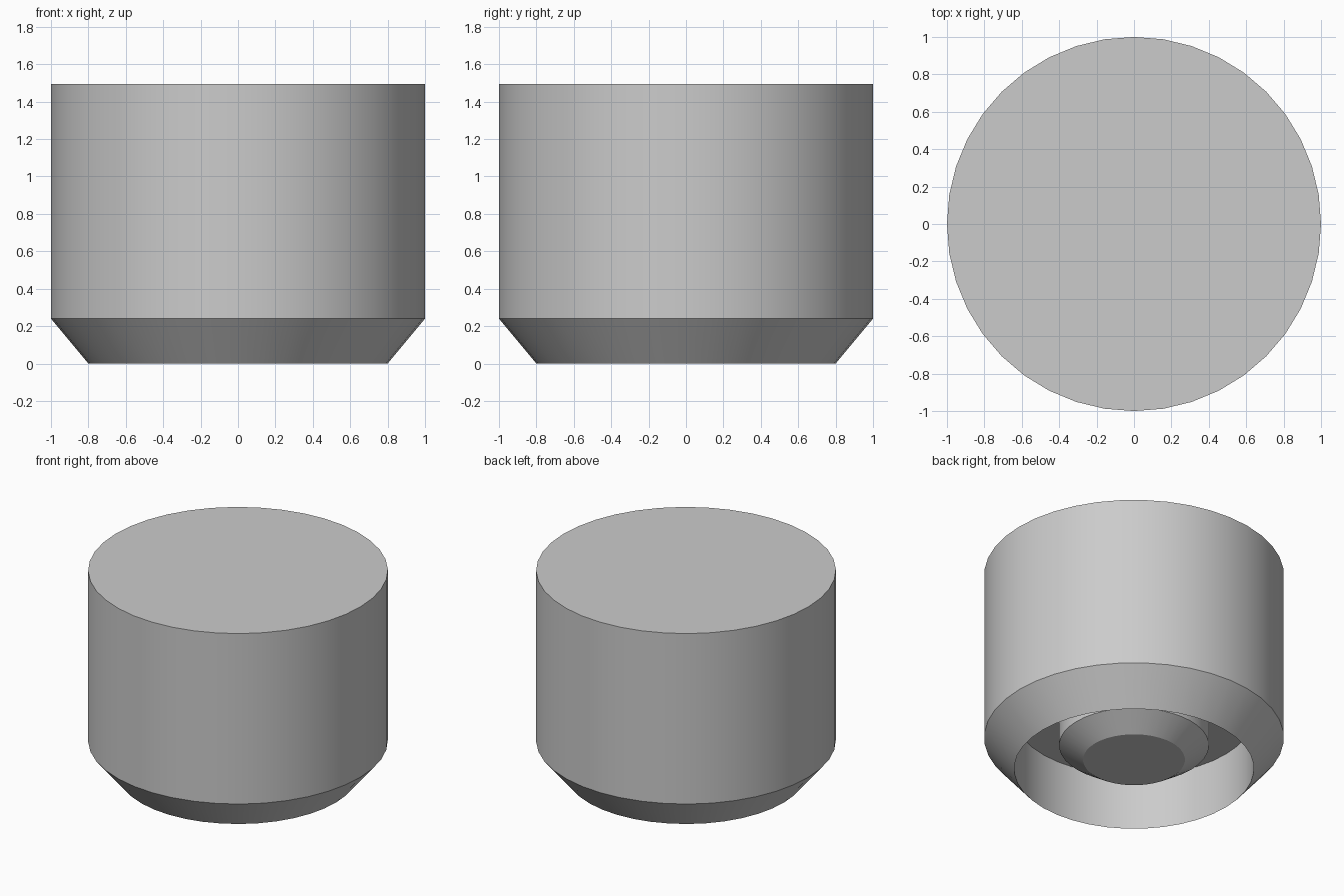
import bpy, bmesh, math

if "Cube" in bpy.data.objects:
    bpy.data.objects.remove(bpy.data.objects["Cube"])

SEGMENTS = 40


def lathe(name, profile):
    """Spin (radius, z) points into rings, cap ends, shade smooth by angle."""
    bm = bmesh.new()
    rings = []
    for r, z in profile:
        rings.append([bm.verts.new((r * math.cos(2 * math.pi * i / SEGMENTS),
                                    r * math.sin(2 * math.pi * i / SEGMENTS), z))
                      for i in range(SEGMENTS)])
    for a, b in zip(rings, rings[1:]):
        for i in range(SEGMENTS):
            j = (i + 1) % SEGMENTS
            bm.faces.new((a[i], a[j], b[j], b[i]))
    bm.faces.new(rings[0])
    bm.faces.new(rings[-1])
    bmesh.ops.recalc_face_normals(bm, faces=bm.faces)
    mesh = bpy.data.meshes.new(name)
    bm.to_mesh(mesh)
    bm.free()
    obj = bpy.data.objects.new(name, mesh)
    bpy.context.collection.objects.link(obj)
    bpy.ops.object.select_all(action='DESELECT')
    obj.select_set(True)
    bpy.context.view_layer.objects.active = obj
    bpy.ops.object.shade_smooth_by_angle(angle=math.radians(30))
    return obj


# Outer cap, knife-edge rim, hollow underside and stepped centre plug in one profile
lathe("nozzle_body", [
    (1.0, 1.495), (1.0, 0.24), (0.8, 0.0),   # side and chamfer
    (0.8, 0.41), (0.5, 0.41),                # recess wall and ceiling
    (0.5, 0.18), (0.34, 0.07),               # plug side and chamfered tip
])
